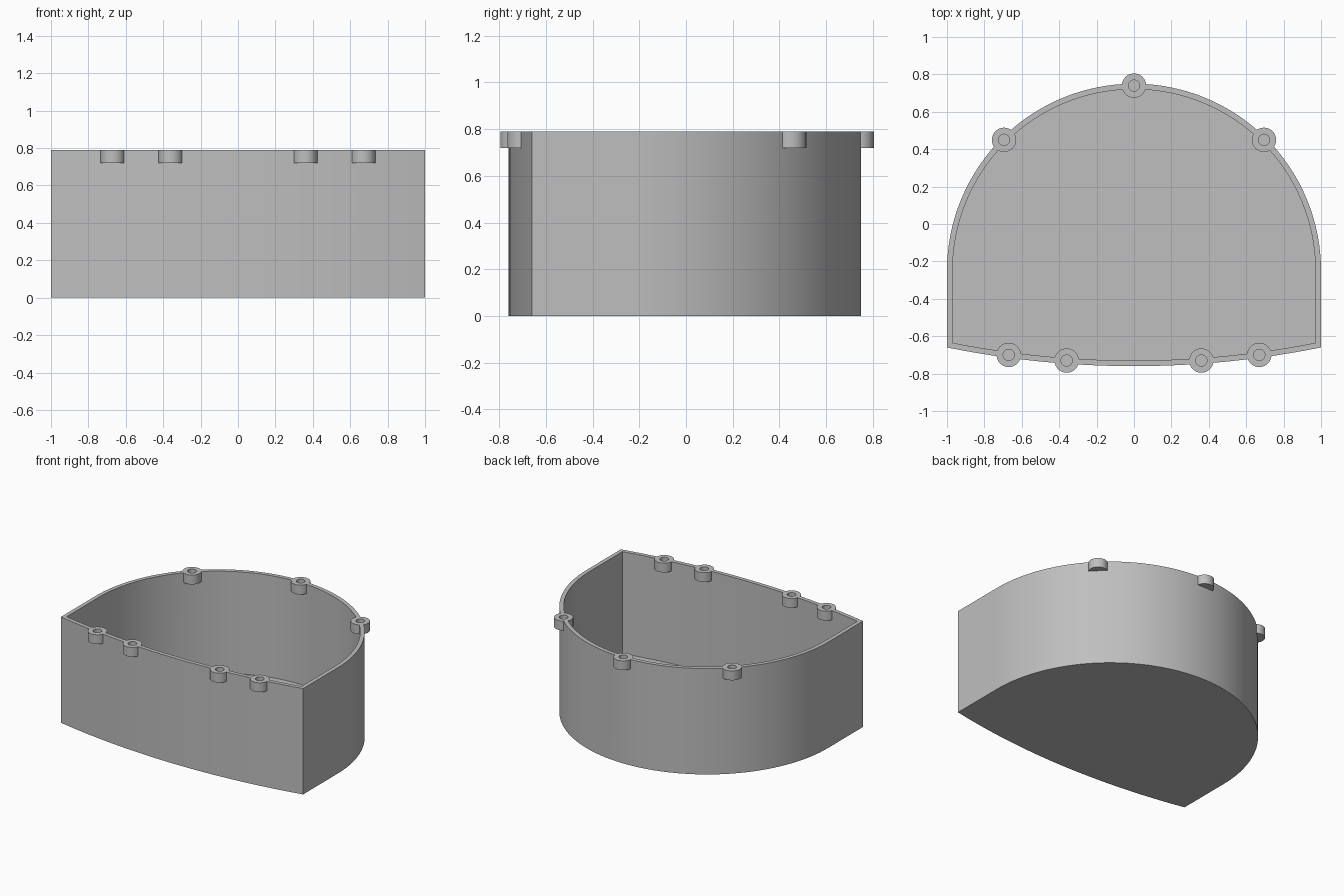
import bpy
import bmesh
from math import sin, cos, pi, sqrt, radians

if "Cube" in bpy.data.objects:
    bpy.data.objects.remove(bpy.data.objects["Cube"], do_unlink=True)

HEIGHT, WALL, FLOOR = 0.79, 0.03, 0.03
ARC_Y = -0.25                        # centre of the round back
FRONT_R, FRONT_Y = 5.05, 4.29        # shallow bow of the front wall
BOSS_R, HOLE_R, BOSS_Z = 0.065, 0.03, 0.72

grey = bpy.data.materials.new("plain grey")
grey.use_nodes = True
colour = (0.52, 0.52, 0.52, 1)
grey.diffuse_color = colour
grey.node_tree.nodes["Principled BSDF"].inputs["Base Color"].default_value = colour


def outline(inset):
    """Half-round back, straight sides and bowed front, anticlockwise."""
    r, half = 1 - inset, 1 - inset
    pts = [(r * cos(pi * i / 64), ARC_Y + r * sin(pi * i / 64)) for i in range(65)]
    for i in range(25):
        x = half * (i / 12 - 1)
        pts.append((x, FRONT_Y - sqrt((FRONT_R - inset) ** 2 - x * x)))
    return pts


def circle(cx, cy, r, n=40):
    return [(cx + r * cos(2 * pi * i / n), cy + r * sin(2 * pi * i / n)) for i in range(n)]


def stack(name, rings):
    """Skin a series of (outline, z) rings and cap both ends."""
    bm = bmesh.new()
    loops = [[bm.verts.new((x, y, z)) for x, y in pts] for pts, z in rings]
    for a, b in zip(loops, loops[1:]):
        for i in range(len(a)):
            j = (i + 1) % len(a)
            bm.faces.new((a[i], a[j], b[j], b[i]))
    bm.faces.new(loops[0][::-1])
    bm.faces.new(loops[-1])
    bmesh.ops.recalc_face_normals(bm, faces=bm.faces)
    mesh = bpy.data.meshes.new(name)
    bm.to_mesh(mesh)
    bm.free()
    mesh.materials.append(grey)
    obj = bpy.data.objects.new(name, mesh)
    bpy.context.collection.objects.link(obj)
    return obj


def cup(name, outer, inner, bottom, floor, top):
    return stack(name, [(outer, bottom), (outer, top), (inner, top), (inner, floor)])


def activate(obj):
    bpy.ops.object.select_all(action='DESELECT')
    obj.select_set(True)
    bpy.context.view_layer.objects.active = obj


# Open tray with a thin wall
tray = cup("tray_shell", outline(0), outline(WALL), 0, FLOOR, HEIGHT)

# Screw bosses around the rim, set into the wall
spots = {"back_boss": (0, 0.74)}
for side, s in (("left", 1), ("right", -1)):
    spots[side + "_back_boss"] = (s * 0.695, 0.45)
    spots[side + "_outer_front_boss"] = (s * 0.67, -0.70)
    spots[side + "_inner_front_boss"] = (s * 0.36, -0.73)

parts = [tray]
for name, (x, y) in spots.items():
    rim = circle(x, y, BOSS_R)
    cutter = stack("boss_cutter", [(rim, BOSS_Z), (rim, HEIGHT + 0.1)])
    cutter.hide_render = True
    cut = tray.modifiers.new("boss seat", 'BOOLEAN')
    cut.operation, cut.solver, cut.object = 'DIFFERENCE', 'EXACT', cutter
    activate(tray)
    bpy.ops.object.modifier_apply(modifier=cut.name)
    bpy.data.objects.remove(cutter, do_unlink=True)
    parts.append(cup(name, rim, circle(x, y, HOLE_R), BOSS_Z, BOSS_Z + 0.015, HEIGHT))

for part in parts:
    activate(part)
    bpy.ops.object.shade_smooth_by_angle(angle=radians(30))
